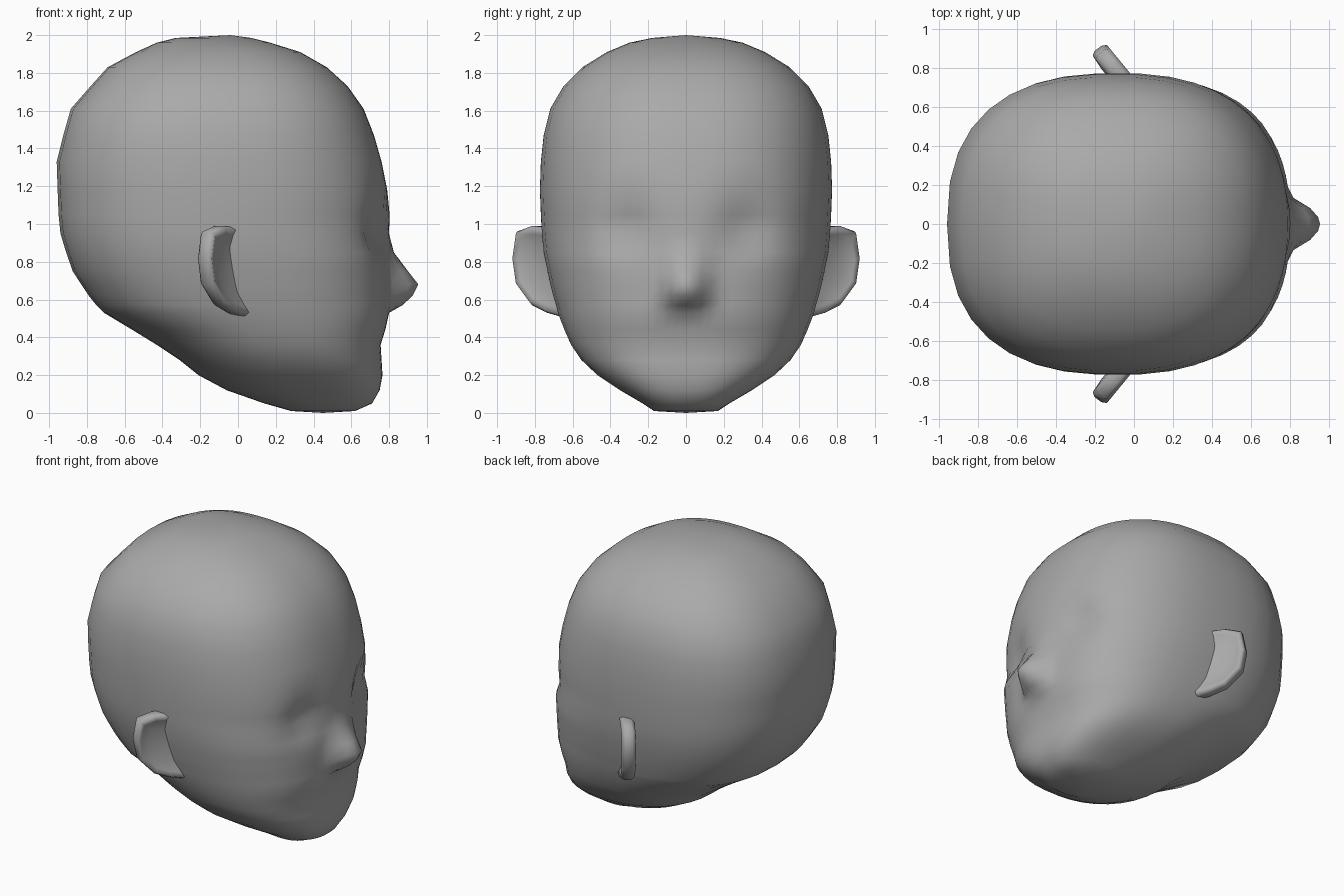
import bpy, bmesh
from math import sin, cos, pi, exp

if "Cube" in bpy.data.objects:
    bpy.data.objects.remove(bpy.data.objects["Cube"])

HALF = 24
# head levels: z, back x, front x, half width, nose protrusion
LEVELS = [
    (.01, .28, .62, .17, 0), (.05, .14, .71, .23, 0), (.12, -.06, .75, .35, 0),
    (.20, -.21, .765, .47, 0), (.28, -.31, .76, .555, 0), (.36, -.43, .755, .61, 0),
    (.44, -.56, .78, .645, 0), (.53, -.71, .80, .68, 0), (.57, -.75, .80, .69, .07),
    (.62, -.79, .80, .705, .125), (.68, -.83, .80, .72, .155), (.75, -.875, .80, .735, .10),
    (.85, -.91, .80, .755, .025), (.95, -.94, .80, .765, 0), (1.05, -.95, .803, .77, 0),
    (1.18, -.955, .79, .775, 0), (1.33, -.96, .76, .77, 0), (1.47, -.925, .72, .755, 0),
    (1.61, -.885, .665, .72, 0), (1.73, -.78, .58, .65, 0), (1.83, -.69, .47, .55, 0),
    (1.91, -.54, .33, .42, 0), (1.96, -.43, .17, .30, 0), (1.985, -.33, .07, .18, 0)]

grey = bpy.data.materials.new("dark_grey")
grey.diffuse_color = (.4, .4, .4, 1)
grey.use_nodes = True
grey.node_tree.nodes["Principled BSDF"].inputs["Base Color"].default_value = grey.diffuse_color


def finish(name, bm):
    bmesh.ops.recalc_face_normals(bm, faces=bm.faces)
    for f in bm.faces:
        f.smooth = True
    me = bpy.data.meshes.new(name)
    bm.to_mesh(me)
    bm.free()
    me.materials.append(grey)
    ob = bpy.data.objects.new(name, me)
    bpy.context.collection.objects.link(ob)
    return ob


def loft(name, rings, start, end):
    """Skin closed rings and close both ends with fans to a centre point."""
    bm = bmesh.new()
    rs = [[bm.verts.new(p) for p in r] for r in rings]
    n = len(rs[0])
    for a, b in zip(rs, rs[1:]):
        for i in range(n):
            j = (i + 1) % n
            bm.faces.new((a[i], a[j], b[j], b[i]))
    for ring, tip in ((rs[0], start), (rs[-1], end)):
        c = bm.verts.new(tip)
        for i in range(n):
            bm.faces.new((ring[i], ring[(i + 1) % n], c))
    return finish(name, bm)


def head_ring(z, xb, xf, hw, nose):
    cx, a = (xb + xf) / 2, (xf - xb) / 2
    half = []
    for k in range(HALF + 1):
        t = pi * (k / HALF) ** 1.6          # finer steps on the face
        c, s = cos(t), max(0, sin(t))
        n = (2.6 if z < .9 else 2.4) if c > 0 else (2.5 if z > .5 else 2.2)
        x = cx + a * abs(c) ** (2 / n) * (1 if c > 0 else -1)
        y = hw * s ** (2 / n) if 0 < k < HALF else 0
        if c > 0:
            # nose ridge and eye sockets
            x += nose * max(0, 1 - (y / .145) ** 2)
            x -= .075 * exp(-((y - .31) / .14) ** 2 - ((z - .98) / .11) ** 2)
        half.append((x, y, z))
    return half + [(x, -y, z) for x, y, z in half[-2:0:-1]]


loft("head", [head_ring(*lv) for lv in LEVELS], (.45, 0, 0), (-.04, 0, 2))

# ear outline seen from the face side (y, z)
EAR = [(.68, .97), (.77, .985), (.83, .99), (.91, .96), (.93, .82), (.91, .68),
       (.83, .57), (.75, .53), (.68, .51), (.60, .56), (.62, .78)]


def ear_ring(side, scale, off):
    """Outline scaled about its middle, laid on the swept-back ear plane, moved along its normal."""
    pts = []
    for y, z in EAR:
        y, z = .78 + (y - .78) * scale, .77 + (z - .77) * scale
        pts.append((-(y - .75) * .82 + off * .8, side * (y + off * .6), z))
    return pts


for side, name in ((1, "left_ear"), (-1, "right_ear")):
    rings = [ear_ring(side, s, o) for s, o in
             ((.5, -.03), (.8, -.012), (.93, 0), (1, -.025), (1, -.07), (.92, -.092), (.5, -.1))]
    loft(name, rings, (-.05, side * .76, .77), (-.105, side * .72, .77))
